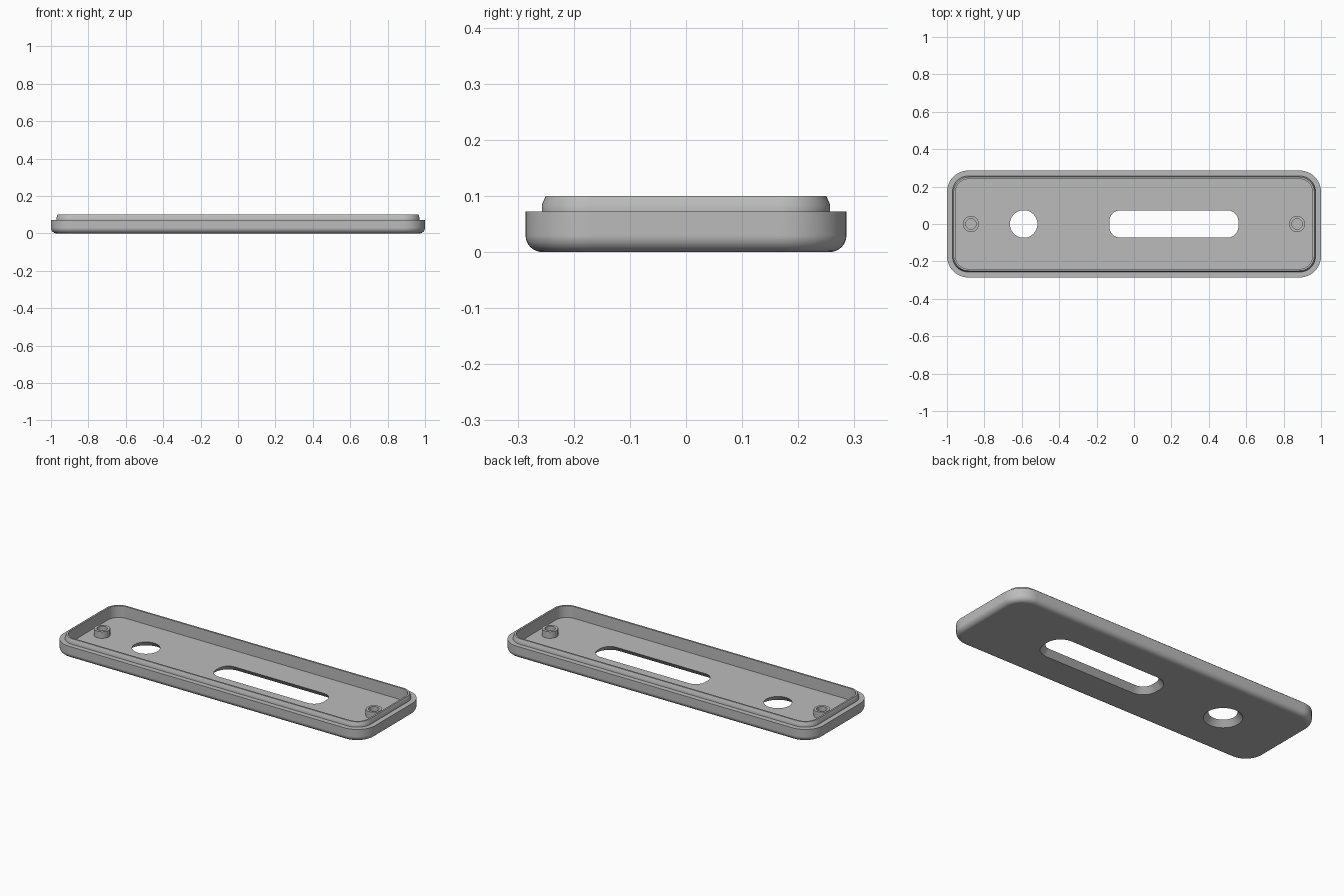
import bpy
import bmesh
import math
from math import radians, sin, cos, pi

if "Cube" in bpy.data.objects:
    bpy.data.objects.remove(bpy.data.objects["Cube"], do_unlink=True)

GREY = (0.5, 0.5, 0.5, 1.0)
grey = bpy.data.materials.new("plain grey plastic")
grey.use_nodes = True
grey.diffuse_color = GREY
bsdf = grey.node_tree.nodes["Principled BSDF"]
bsdf.inputs["Base Color"].default_value = GREY
bsdf.inputs["Roughness"].default_value = 0.6


def outline(hx, hy, r, steps=12):
    """Counter-clockwise rounded rectangle; a circle when hx = hy = r."""
    points = []
    corners = [(1, 1), (-1, 1), (-1, -1), (1, -1)]
    for quarter, (sx, sy) in enumerate(corners):
        for i in range(steps + 1):
            a = (quarter + i / steps) * pi / 2
            points.append((sx * (hx - r) + r * cos(a), sy * (hy - r) + r * sin(a)))
    return points


def loft(name, rings, centre=0.0, closed=False):
    """Skin rings of (half x, half y, corner radius, z); cap the ends or close the loop."""
    bm = bmesh.new()
    loops = [[bm.verts.new((centre + x, y, z)) for x, y in outline(hx, hy, r)]
             for hx, hy, r, z in rings]
    pairs = list(zip(loops, loops[1:]))
    if closed:
        pairs.append((loops[-1], loops[0]))
    else:
        bm.faces.new(loops[0][::-1])
        bm.faces.new(loops[-1])
    for low, high in pairs:
        n = len(low)
        for i in range(n):
            j = (i + 1) % n
            bm.faces.new((low[i], low[j], high[j], high[i]))
    bmesh.ops.remove_doubles(bm, verts=bm.verts, dist=1e-5)
    bmesh.ops.recalc_face_normals(bm, faces=bm.faces)
    mesh = bpy.data.meshes.new(name)
    bm.to_mesh(mesh)
    bm.free()
    mesh.materials.append(grey)
    obj = bpy.data.objects.new(name, mesh)
    bpy.context.collection.objects.link(obj)
    return obj


def activate(obj):
    bpy.ops.object.select_all(action="DESELECT")
    obj.select_set(True)
    bpy.context.view_layer.objects.active = obj


def finish(obj):
    activate(obj)
    bpy.ops.object.shade_smooth_by_angle(angle=radians(30))


HX, HY, CORNER = 1.0, 0.286, 0.115
FLOOR, RIM, TOP, FILLET = 0.032, 0.072, 0.1, 0.03


def inset(d, z):
    return (HX - d, HY - d, CORNER - d, z)


# Tray: filleted underside, stepped rim, bevelled lip, hollow inside
rings = []
for i in range(9):
    a = i / 8 * pi / 2
    rings.append(inset(FILLET * (1 - sin(a)), FILLET * (1 - cos(a))))
rings += [inset(0, RIM), inset(0.029, RIM), inset(0.029, 0.084),
          inset(0.036, TOP), inset(0.046, TOP), inset(0.046, FLOOR)]
tray = loft("tray", rings)

# Round hole and long slot, both flared towards the underside
HALF, FLARE = 0.0735, 0.027


def cut_opening(name, centre, half_length, radius):
    levels = []
    for z in (-0.01, FLOOR + 0.01):
        d = FLARE * (1 - z / FLOOR)
        levels.append((half_length + d, HALF + d, radius + d, z))
    cutter = loft(name, levels, centre)
    cutter.hide_render = True
    mod = tray.modifiers.new(name, "BOOLEAN")
    mod.operation = "DIFFERENCE"
    mod.solver = "EXACT"
    mod.object = cutter
    activate(tray)
    bpy.ops.object.modifier_apply(modifier=mod.name)
    bpy.data.objects.remove(cutter, do_unlink=True)


cut_opening("round_hole", -0.59, HALF, HALF)
cut_opening("long_slot", 0.213, 0.345, 0.06)
finish(tray)
weighted = tray.modifiers.new("flat face normals", "WEIGHTED_NORMAL")
weighted.keep_sharp = True

# Hollow screw posts at both ends
OUTER, BORE = 0.043, 0.028
for side, x in (("right", -0.872), ("left", 0.872)):
    post = loft(side + "_screw_post",
                [(r, r, r, z) for r, z in ((OUTER, FLOOR - 0.006), (OUTER, 0.07),
                                           (BORE, 0.07), (BORE, FLOOR - 0.006))],
                centre=x, closed=True)
    finish(post)
